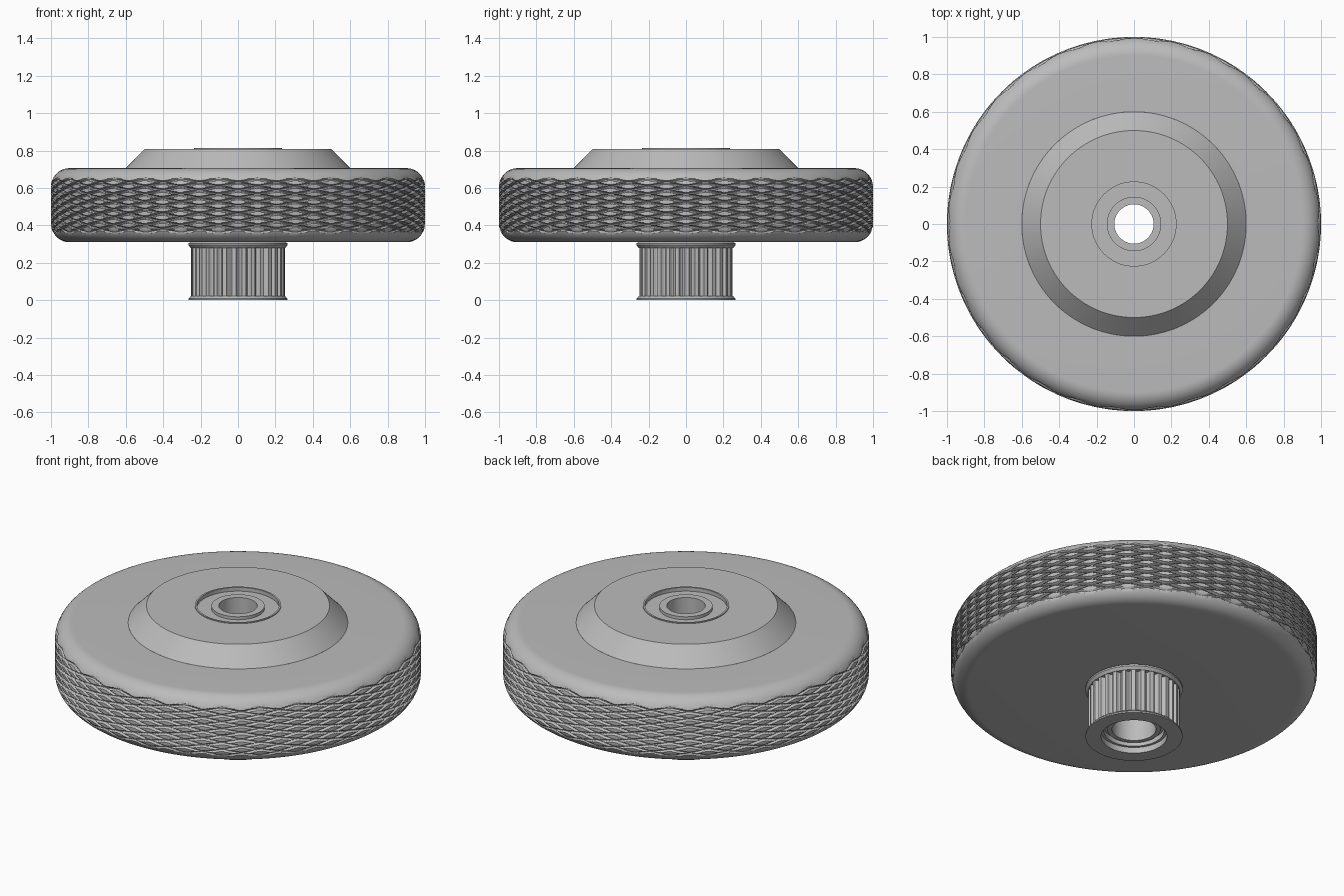
import bpy, bmesh
from math import sin, cos, pi, sqrt, radians

cube = bpy.data.objects.get("Cube")
if cube:
    bpy.data.objects.remove(cube)

grey = bpy.data.materials.new("plain grey")
grey.use_nodes = True
grey.diffuse_color = (0.5, 0.5, 0.5, 1)
grey.node_tree.nodes["Principled BSDF"].inputs["Base Color"].default_value = grey.diffuse_color


def lathe(name, profile, segs=128, radius=None, angle=30):
    """Revolve (r, z) points about z; radius(r, i, j) may reshape each ring."""
    bm = bmesh.new()
    rings = []
    for j, (r, z) in enumerate(profile):
        ring = []
        for i in range(segs):
            a = 2 * pi * i / segs
            rr = radius(r, i, j) if radius else r
            ring.append(bm.verts.new((rr * cos(a), rr * sin(a), z)))
        rings.append(ring)
    for low, high in zip(rings, rings[1:]):
        for i in range(segs):
            k = (i + 1) % segs
            bm.faces.new((low[i], low[k], high[k], high[i]))
    mesh = bpy.data.meshes.new(name)
    bm.to_mesh(mesh)
    bm.free()
    mesh.materials.append(grey)
    ob = bpy.data.objects.new(name, mesh)
    bpy.context.collection.objects.link(ob)
    bpy.ops.object.select_all(action='DESELECT')
    bpy.context.view_layer.objects.active = ob
    ob.select_set(True)
    bpy.ops.object.shade_smooth_by_angle(angle=radians(angle))
    return ob


# Tyre: rounded rim with a crossed helical groove pattern
MID, HALF, FILLET, STEP, ROWS = 0.508, 0.198, 0.1, 0.00345, 87
flat = HALF - FILLET
corner = [radians(90 - 6.5 * n) for n in range(9)]
lower = [(0.9 + FILLET * cos(a), MID - flat - FILLET * sin(a)) for a in corner]
upper = [(r, 2 * MID - z) for r, z in reversed(lower)]
band = []
for j in range(ROWS):
    dz = (j - ROWS // 2) * STEP
    over = max(0, abs(dz) - flat)
    band.append((0.9 + sqrt(FILLET ** 2 - over ** 2), MID + dz))
first = 1 + len(lower)


def groove(r, i, j):
    row = j - first
    if 0 <= row < ROWS:
        for d in ((i + row) % 12, (i - row) % 12):
            if min(d, 12 - d) <= 1:
                return min(r, 0.985)
    return r


lathe("tyre", [(0.2, 0.31)] + lower + band + upper + [(0.6, 0.706)], 360, groove)

# Hub cone with a shallow bearing seat on top
lathe("hub", [(0.6, 0.706), (0.5, 0.808), (0.235, 0.808)])
lathe("top_bearing", [(0.235, 0.808), (0.235, 0.813), (0.225, 0.813), (0.225, 0.79),
                      (0.145, 0.79), (0.145, 0.808), (0.105, 0.808), (0.105, 0.68),
                      (0.12, 0.68), (0.12, 0.06)])

# Toothed pulley below the wheel
TEETH = 30
tooth = (0, 0, 0, 0, 0.012, 0.02, 0.022, 0.02, 0.012, 0)


def teeth(r, i, j):
    return r - tooth[i % len(tooth)]


lathe("pulley_teeth", [(0.25, 0.015), (0.25, 0.285)], TEETH * len(tooth), teeth, 40)

# Pulley flanges and the lower bearing seat
lathe("bottom_flange", [(0.18, 0), (0.265, 0), (0.265, 0.008), (0.252, 0.022), (0.22, 0.022)])
lathe("top_flange", [(0.22, 0.278), (0.252, 0.278), (0.265, 0.294), (0.265, 0.304),
                     (0.255, 0.31)])
lathe("bottom_bearing", [(0.12, 0.06), (0.12, 0.045), (0.145, 0.045), (0.145, 0.065),
                         (0.165, 0.065), (0.165, 0.035), (0.18, 0.035), (0.18, 0)])
